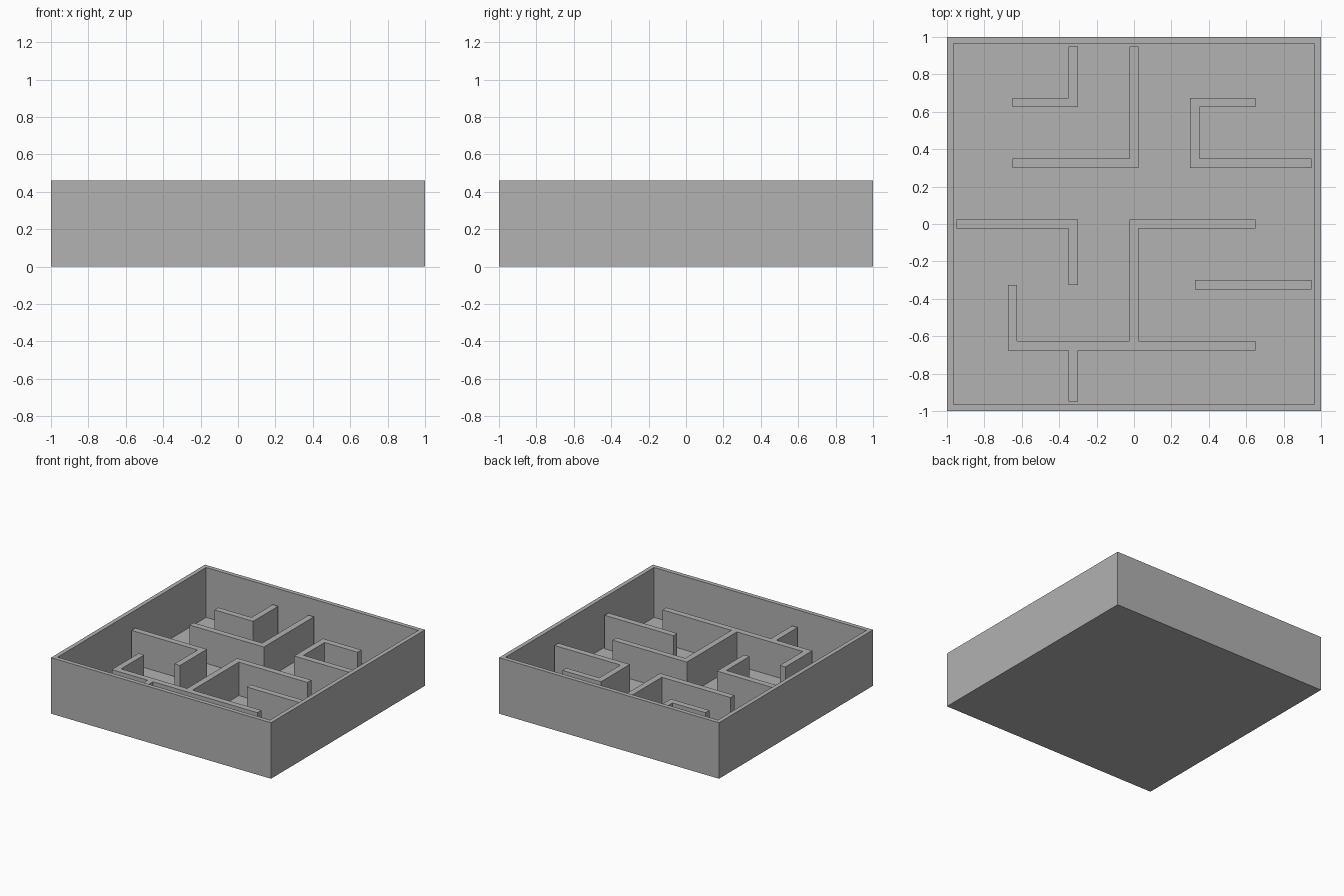
import bpy
import bmesh
from mathutils import Vector

default = bpy.data.objects.get("Cube")
if default:
    bpy.data.objects.remove(default, do_unlink=True)

HEIGHT = 0.46      # outer rim
FLOOR = 0.05       # top of the base plate
WALL_TOP = 0.325   # top of the inner walls
HALF = 0.025       # half the wall thickness
P = 0.325          # grid pitch of the maze
EDGE = 0.95 / P    # inner face of the rim, in grid steps

grey = bpy.data.materials.new("plain_grey")
grey.use_nodes = True
colour = (0.445, 0.445, 0.445, 1)
grey.diffuse_color = colour
grey.node_tree.nodes["Principled BSDF"].inputs["Base Color"].default_value = colour


def finish(name, bm):
    bmesh.ops.recalc_face_normals(bm, faces=bm.faces)
    mesh = bpy.data.meshes.new(name)
    bm.to_mesh(mesh)
    bm.free()
    mesh.materials.append(grey)
    obj = bpy.data.objects.new(name, mesh)
    bpy.context.collection.objects.link(obj)
    return obj


def side_points(path, side):
    """Offset a right-angled path to one side, with mitred corners."""
    steps = [(b - a).normalized() for a, b in zip(path, path[1:])]
    normals = [Vector((-d.y, d.x)) * side * HALF for d in steps]
    shifts = [normals[0]]
    shifts += [a + b for a, b in zip(normals, normals[1:])]
    shifts.append(normals[-1])
    return [p + s for p, s in zip(path, shifts)]


def maze_wall(name, cells):
    path = [Vector(c) * P for c in cells]
    outline = side_points(path, 1) + side_points(path, -1)[::-1]
    bm = bmesh.new()
    base = bm.faces.new([bm.verts.new((p.x, p.y, FLOOR)) for p in outline])
    top = bmesh.ops.extrude_face_region(bm, geom=[base], use_keep_orig=True)["geom"]
    verts = [v for v in top if isinstance(v, bmesh.types.BMVert)]
    bmesh.ops.translate(bm, verts=verts, vec=(0, 0, WALL_TOP - FLOOR))
    finish(name, bm)


# Open square tray: a block whose top is inset and sunk to the floor
bm = bmesh.new()
bmesh.ops.create_cube(bm, size=2)
for v in bm.verts:
    v.co.z = HEIGHT if v.co.z > 0 else 0
lid = max(bm.faces, key=lambda f: f.calc_center_median().z)
bmesh.ops.inset_region(bm, faces=[lid], thickness=2 * HALF)
sunk = bmesh.ops.extrude_discrete_faces(bm, faces=[lid])["faces"][0]
bmesh.ops.translate(bm, verts=sunk.verts, vec=(0, 0, FLOOR - HEIGHT))
finish("tray", bm)

# Inner walls, as paths in grid steps
walls = {
    "back_left_hook_wall": [(-1, EDGE), (-1, 2), (-2, 2)],
    "back_long_wall": [(0, EDGE), (0, 1), (-2, 1)],
    "back_right_cup_wall": [(2, 2), (1, 2), (1, 1), (EDGE, 1)],
    "middle_side_wall": [(-EDGE, 0), (-1, 0), (-1, -1)],
    "centre_wall": [(2, 0), (0, 0), (0, -2 + HALF / P)],
    "front_long_wall": [(-2, -1), (-2, -2), (2, -2)],
    "front_spur_wall": [(-1, -2 - HALF / P), (-1, -EDGE)],
    "right_stub_wall": [(1, -1), (EDGE, -1)],
}
for name, cells in walls.items():
    maze_wall(name, cells)
